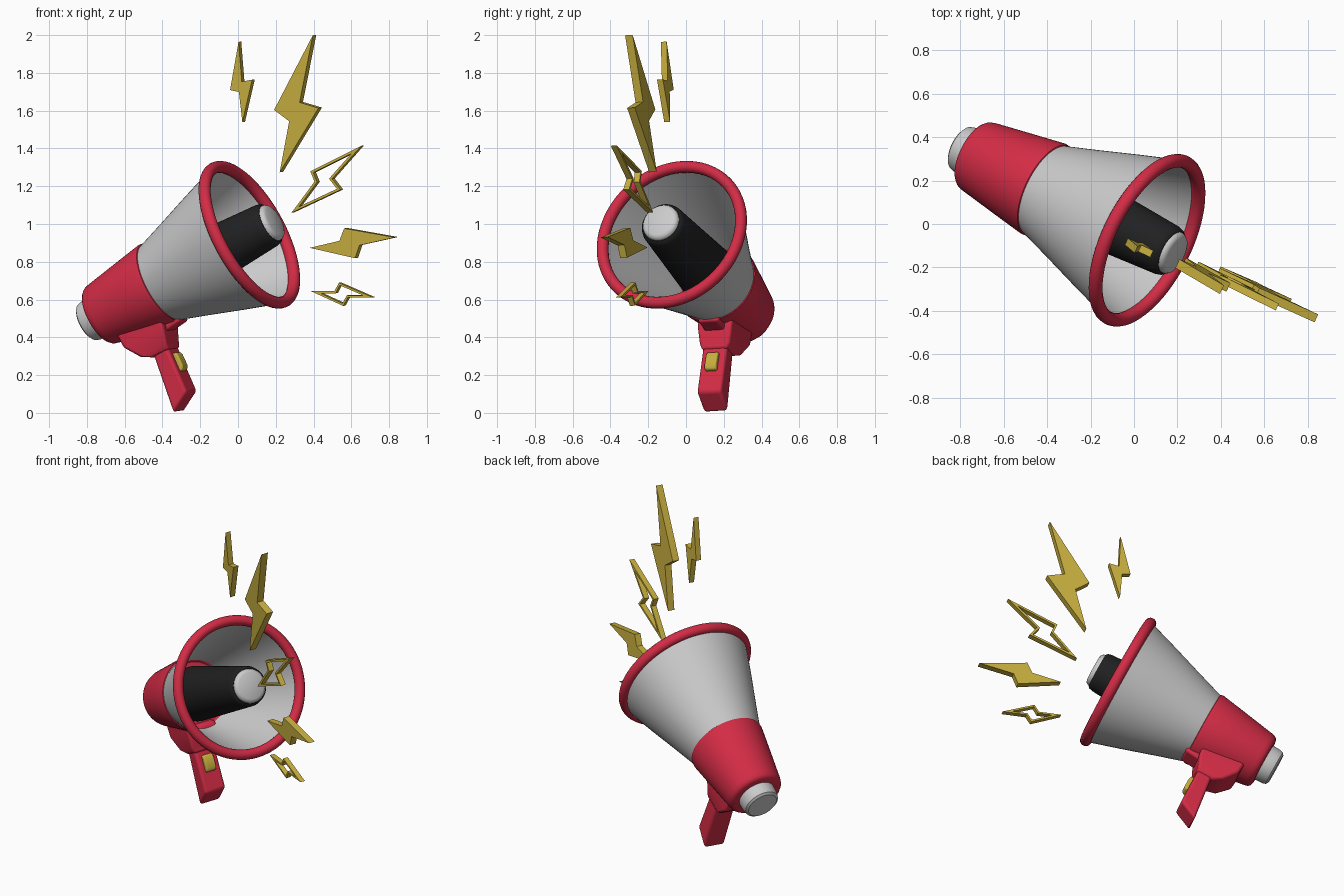
import bpy, bmesh, math
from mathutils import Vector, Matrix

if "Cube" in bpy.data.objects:
    bpy.data.objects.remove(bpy.data.objects["Cube"])

# Local frame: origin at bell rim centre, X along horn axis, Y sideways, Z away from handle
n = Vector((0.805, -0.40, 0.436)).normalized()
side = Vector((0, 0, 1)).cross(n).normalized()
up = n.cross(side)
u = (up - 0.065 * side).normalized()
s = u.cross(n)
O = Vector((0.06, -0.075, 0.943))
M = Matrix.Translation(O) @ Matrix((n, s, u)).transposed().to_4x4()


def mat(name, rgb):
    m = bpy.data.materials.new(name)
    m.diffuse_color = (*rgb, 1)
    m.use_nodes = True
    m.node_tree.nodes["Principled BSDF"].inputs["Base Color"].default_value = m.diffuse_color
    return m


RED = mat("red", (0.65, 0.025, 0.06))
BLACK = mat("black", (0.015, 0.015, 0.015))
YELLOW = mat("yellow", (0.58, 0.43, 0.05))


def finish(name, bm, material=None, bevel=0, smooth=True, local=True):
    bmesh.ops.recalc_face_normals(bm, faces=bm.faces)
    if local:
        bm.transform(M)
    me = bpy.data.meshes.new(name)
    bm.to_mesh(me)
    bm.free()
    ob = bpy.data.objects.new(name, me)
    bpy.context.collection.objects.link(ob)
    if material:
        me.materials.append(material)
    if bevel:
        b = ob.modifiers.new("bevel", 'BEVEL')
        b.width, b.segments = bevel, 3
    if smooth:
        bpy.ops.object.select_all(action='DESELECT')
        bpy.context.view_layer.objects.active = ob
        ob.select_set(True)
        bpy.ops.object.shade_smooth_by_angle(angle=math.radians(35))
    return ob


def lathe(name, profile, material=None, closed=False):
    """Revolve (axial, radius) points about the horn axis."""
    bm = bmesh.new()
    vs = [bm.verts.new((a, 0, r)) for a, r in profile]
    pairs = list(zip(vs, vs[1:] + ([vs[0]] if closed else [])))
    es = [bm.edges.new(p) for p in pairs]
    bmesh.ops.spin(bm, geom=vs + es, cent=(0, 0, 0), axis=(1, 0, 0),
                   angle=2 * math.pi, steps=64)
    bmesh.ops.remove_doubles(bm, verts=bm.verts, dist=1e-5)
    return finish(name, bm, material)


def slab(name, profile, y0, half, material, bevel):
    """Extrude an (axial, up) outline sideways."""
    bm = bmesh.new()
    f = bm.faces.new([bm.verts.new((a, y0 - half, z)) for a, z in profile])
    r = bmesh.ops.extrude_face_region(bm, geom=[f])
    bmesh.ops.translate(bm, vec=(0, 2 * half, 0),
                        verts=[v for v in r["geom"] if isinstance(v, bmesh.types.BMVert)])
    return finish(name, bm, material, bevel)


# Horn: thin bell, rim ring, body, rear knob
lathe("bell", [(-0.60, 0.215), (-0.40, 0.278), (-0.20, 0.343), (-0.01, 0.402),
               (-0.01, 0.385), (-0.20, 0.325), (-0.40, 0.260), (-0.60, 0.197)], closed=True)
lathe("bell_rim", [(0.033 * math.cos(t * math.pi / 8), 0.4 + 0.031 * math.sin(t * math.pi / 8))
                   for t in range(16)], RED, closed=True)
lathe("body", [(-0.60, 0), (-0.60, 0.19), (-0.572, 0.213), (-0.568, 0.222), (-0.573, 0.229), (-0.59, 0.231),
               (-0.75, 0.206), (-0.95, 0.174), (-0.972, 0.168), (-0.985, 0.157),
               (-0.99, 0.14), (-0.99, 0)], RED)
lathe("rear_knob", [(-0.97, 0), (-0.97, 0.116), (-1.04, 0.112), (-1.06, 0.106),
                    (-1.07, 0.092), (-1.07, 0)])

# Inner driver with pale front cap
lathe("driver", [(-0.58, 0), (-0.58, 0.165), (-0.12, 0.136), (0.11, 0.122), (0.132, 0.116),
                 (0.142, 0.105), (0.142, 0)], BLACK)
lathe("driver_cap", [(0.13, 0), (0.13, 0.104), (0.15, 0.102), (0.162, 0.094),
                     (0.168, 0.08), (0.17, 0)])

# Handle, bracket, tongue and trigger
slab("handle", [(-0.76, -0.25), (-0.675, -0.25), (-0.685, -0.592), (-0.806, -0.655)],
     0, 0.07, RED, 0.016)
bm = bmesh.new()
rings = [(-0.90, -0.63, 0.10, -0.14), (-0.895, -0.635, 0.10, -0.225),
         (-0.835, -0.665, 0.088, -0.31), (-0.77, -0.672, 0.072, -0.345)]
loops = [[bm.verts.new(p) for p in ((a0, -w, z), (a1, -w, z), (a1, w, z), (a0, w, z))]
         for a0, a1, w, z in rings]
for A, B in zip(loops, loops[1:]):
    for i in range(4):
        j = (i + 1) % 4
        bm.faces.new((A[i], A[j], B[j], B[i]))
bm.faces.new(loops[0])
bm.faces.new(loops[-1])
finish("handle_bracket", bm, RED, 0.014)
slab("bracket_tongue", [(-0.70, -0.15), (-0.56, -0.18), (-0.55, -0.24), (-0.70, -0.255)],
     0, 0.06, RED, 0.015)
slab("trigger", [(-0.70, -0.365), (-0.662, -0.37), (-0.655, -0.39), (-0.655, -0.45),
                 (-0.665, -0.47), (-0.70, -0.475)], 0, 0.034, YELLOW, 0.008)


# Lightning bolts: front-view (x, z) outlines lying in the horn's middle plane
def bolt(name, pts, half, outline=0):
    bm = bmesh.new()
    vs = []
    for x, z in pts:
        y = O.y - (s.x * (x - O.x) + s.z * (z - O.z)) / s.y
        vs.append(bm.verts.new(Vector((x, y, z)) - s * half))
    f = bm.faces.new(vs)
    bm.normal_update()
    if outline:
        bmesh.ops.inset_individual(bm, faces=[f], thickness=outline, use_even_offset=True)
        bmesh.ops.delete(bm, geom=[f], context='FACES')
    r = bmesh.ops.extrude_face_region(bm, geom=bm.faces[:])
    bmesh.ops.translate(bm, vec=s * 2 * half,
                        verts=[v for v in r["geom"] if isinstance(v, bmesh.types.BMVert)])
    finish(name, bm, YELLOW, smooth=False, local=False)


bolt("bolt_large", [(0.405, 2.0), (0.335, 1.645), (0.435, 1.615), (0.23, 1.275),
                    (0.28, 1.545), (0.2, 1.605)], 0.022)
bolt("bolt_small_top", [(0.01, 1.965), (0.027, 1.755), (0.082, 1.765), (0.03, 1.54),
                        (0.012, 1.70), (-0.035, 1.71)], 0.017)
bolt("bolt_outline_upper", [(0.66, 1.415), (0.39, 1.28), (0.412, 1.225), (0.29, 1.06),
                            (0.55, 1.182), (0.505, 1.24)], 0.017, 0.013)
bolt("bolt_side", [(0.84, 0.93), (0.57, 0.978), (0.545, 0.912), (0.388, 0.875),
                   (0.628, 0.82), (0.65, 0.888)], 0.02)
bolt("bolt_outline_lower", [(0.72, 0.612), (0.54, 0.69), (0.517, 0.645), (0.393, 0.645),
                            (0.563, 0.567), (0.588, 0.612)], 0.015, 0.011)
